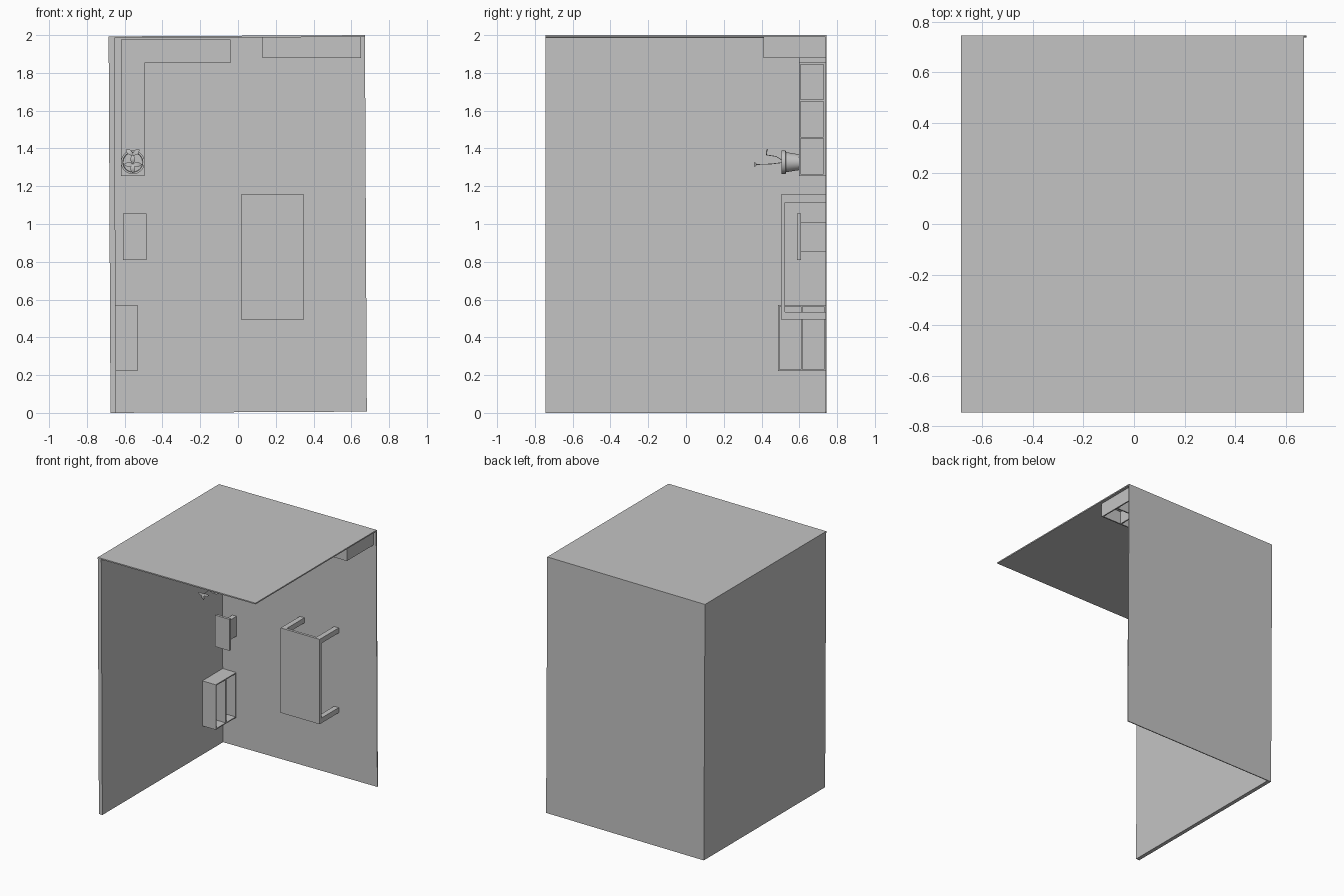
import bpy, bmesh, math
from mathutils import Vector, Matrix

if "Cube" in bpy.data.objects:
    bpy.data.objects.remove(bpy.data.objects["Cube"], do_unlink=True)

grey = bpy.data.materials.new("plain grey")
grey.use_nodes = True
grey.diffuse_color = (0.55, 0.55, 0.55, 1)
grey.node_tree.nodes["Principled BSDF"].inputs["Base Color"].default_value = (0.55, 0.55, 0.55, 1)


def finish(name, bm):
    mesh = bpy.data.meshes.new(name)
    bm.to_mesh(mesh)
    bm.free()
    mesh.materials.append(grey)
    obj = bpy.data.objects.new(name, mesh)
    bpy.context.collection.objects.link(obj)
    return obj


def boxes(name, bounds):
    """One object made of boxes, each given by its low and high corner."""
    bm = bmesh.new()
    for lo, hi in bounds:
        lo, hi = Vector(lo), Vector(hi)
        matrix = Matrix.Translation((lo + hi) / 2) @ Matrix.Diagonal((hi - lo).to_4d())
        bmesh.ops.create_cube(bm, size=1, matrix=matrix)
    return finish(name, bm)


def cubbies(lo, hi, axis, sign, cells, t=0.01):
    """Boards of a shelf open along one axis, split into cells on the others."""
    def slab(ax, start):
        a, b = list(lo), list(hi)
        a[ax], b[ax] = start, start + t
        return a, b
    parts = [slab(axis, lo[axis] if sign > 0 else hi[axis] - t)]
    for ax, n in cells.items():
        for i in range(n + 1):
            parts.append(slab(ax, lo[ax] + (hi[ax] - lo[ax] - t) * i / n))
    return parts


# Room shell: floor, side wall and end wall, very slightly turned
FLOOR = 0.738
shell = {
    "floor": ((-0.68, FLOOR, 0.0035), (0.677, 0.745, 1.9965)),
    "side_wall": ((-0.68, -0.745, 0.0035), (-0.65, FLOOR, 1.9965)),
    "end_wall": ((-0.65, -0.745, 1.987), (0.677, FLOOR, 1.9965)),
}
pivot = Matrix.Translation((0, 0, 1))
turn = pivot @ Matrix.Rotation(-0.005, 4, "Y") @ pivot.inverted()
for name, bound in shell.items():
    boxes(name, [bound]).data.transform(turn)

# Corner shelf in an L shape
boxes("corner_shelf",
      cubbies((-0.62, 0.597, 1.255), (-0.495, FLOOR, 1.855), 0, 1, {1: 1, 2: 3})
      + cubbies((-0.495, 0.597, 1.853), (-0.04, FLOOR, 1.977), 2, -1, {0: 2, 1: 1})
      + [((-0.62, 0.597, 1.853), (-0.495, FLOOR, 1.977))])

# Bookcases against the end wall and the side wall
boxes("large_bookcase",
      cubbies((0.13, 0.41, 1.88), (0.65, FLOOR, 1.99), 2, -1, {0: 3, 1: 2}))
boxes("small_bookcase",
      cubbies((-0.65, 0.487, 0.222), (-0.532, FLOOR, 0.572), 0, 1, {1: 2, 2: 1}, 0.008))

# Desk with four square legs
desk = [((0.015, 0.503, 0.495), (0.35, 0.523, 1.155))]
for x in (0.015, 0.31):
    for z in (0.495, 1.115):
        desk.append(((x, 0.523, z), (x + 0.04, FLOOR, z + 0.04)))
boxes("desk", desk)

# Side table on a pedestal
boxes("side_table", [((-0.61, 0.588, 0.81), (-0.485, 0.608, 1.055)),
                     ((-0.565, 0.608, 0.855), (-0.53, FLOOR, 1.01))])

# Plant pot turned from a profile of radius and y
POT = Vector((-0.557, 0, 1.327))
profile = [(0, 0.597), (0.042, 0.597), (0.053, 0.53), (0.063, 0.527),
           (0.063, 0.506), (0.053, 0.506), (0.051, 0.525), (0, 0.525)]
bm = bmesh.new()
verts = [bm.verts.new(POT + Vector((r, y, 0))) for r, y in profile]
edges = [bm.edges.new(pair) for pair in zip(verts, verts[1:])]
bmesh.ops.spin(bm, geom=verts + edges, cent=POT, axis=(0, 1, 0),
               angle=2 * math.pi, steps=32)
bmesh.ops.remove_doubles(bm, verts=bm.verts, dist=0.0005)
bmesh.ops.recalc_face_normals(bm, faces=bm.faces)
pot = finish("plant_pot", bm)
bpy.context.view_layer.objects.active = pot
pot.select_set(True)
bpy.ops.object.shade_smooth_by_angle(angle=math.radians(35))


# Plant: thin stems, each with a fan of arched leaves
def ribbon(bm, points, widths, side):
    rows = [[bm.verts.new(p + side * w * s) for s in (-1, 1)]
            for p, w in zip(points, widths)]
    for a, b in zip(rows, rows[1:]):
        bm.faces.new((a[0], a[1], b[1], b[0]))


bm = bmesh.new()
root = POT + Vector((0, 0.525, 0))
for tip_y, tip_z, turns in ((0.43, 0.038, (40, 140, 270)), (0.37, -0.012, (0, 180, 270))):
    tip = Vector((POT.x, tip_y, POT.z + tip_z))
    bend = root.lerp(tip, 0.5) + Vector((0, 0, tip_z * 0.3))
    for side in (Vector((1, 0, 0)), Vector((0, 0, 1))):
        ribbon(bm, [root, bend, tip], [0.002] * 3, side)
    for angle in turns:
        a = math.radians(angle)
        out = Vector((math.cos(a), 0, math.sin(a)))
        side = Vector((-math.sin(a), 0, math.cos(a)))
        path = [tip + out * d + Vector((0, y, 0))
                for d, y in ((0, 0), (0.015, -0.007), (0.03, -0.005), (0.045, 0.004))]
        ribbon(bm, path, [0.004, 0.012, 0.012, 0.003], side)
plant = finish("plant_leaves", bm)
for poly in plant.data.polygons:
    poly.use_smooth = True
